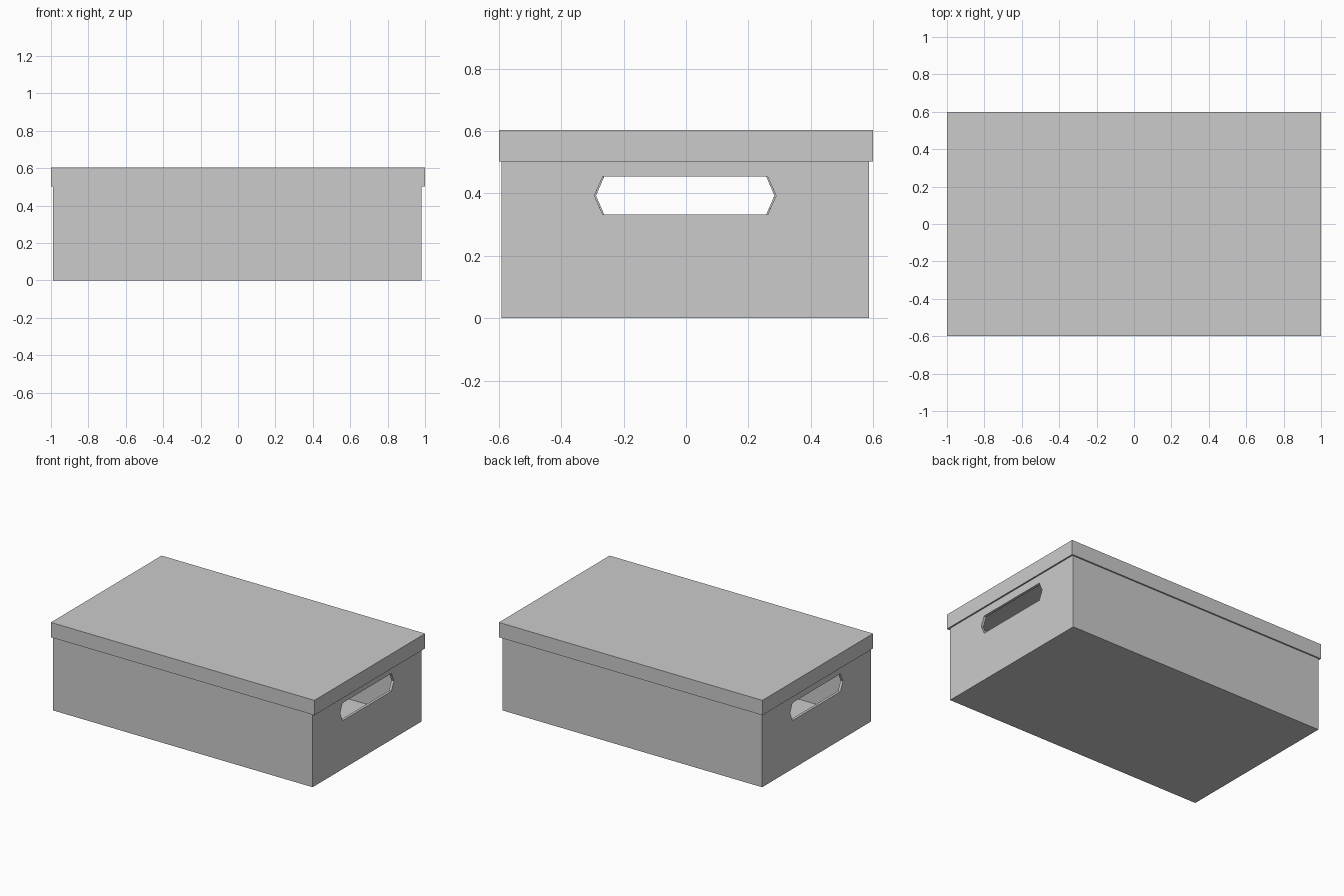
import bpy, bmesh
from mathutils import Vector

if "Cube" in bpy.data.objects:
    bpy.data.objects.remove(bpy.data.objects["Cube"])


def finish(name, bm):
    bmesh.ops.recalc_face_normals(bm, faces=bm.faces)
    mesh = bpy.data.meshes.new(name)
    bm.to_mesh(mesh)
    bm.free()
    obj = bpy.data.objects.new(name, mesh)
    bpy.context.collection.objects.link(obj)
    return obj


def open_box(name, lo, hi, wall, open_top):
    """Thin-walled box with its top or bottom left open."""
    lo, hi = Vector(lo), Vector(hi)
    bm = bmesh.new()
    bmesh.ops.create_cube(bm, size=1)
    for v in bm.verts:
        v.co = Vector([(lo[i] + hi[i]) / 2 + v.co[i] * (hi[i] - lo[i]) for i in range(3)])
    bm.normal_update()
    mouth = max(bm.faces, key=lambda f: f.normal.z if open_top else -f.normal.z)
    # Inset the mouth for the rim, then push it inwards for the cavity
    bmesh.ops.inset_region(bm, faces=[mouth], thickness=wall, use_even_offset=True)
    depth = hi.z - lo.z - wall
    cavity = bmesh.ops.extrude_face_region(bm, geom=[mouth])
    verts = [g for g in cavity["geom"] if isinstance(g, bmesh.types.BMVert)]
    bmesh.ops.translate(bm, verts=verts, vec=(0, 0, -depth if open_top else depth))
    if mouth.is_valid:
        bmesh.ops.delete(bm, geom=[mouth], context='FACES_ONLY')
    return finish(name, bm)


# Box body and overhanging lid
body = open_box("box_body", (-0.989, -0.592, 0), (0.981, 0.587, 0.588), 0.018, True)
open_box("lid", (-1, -0.6, 0.502), (1, 0.6, 0.604), 0.01, False)

# Six-sided handle cutter, running through both ends
profile = [(-0.294, 0.393), (-0.267, 0.332), (0.262, 0.332),
           (0.289, 0.393), (0.262, 0.454), (-0.267, 0.454)]
bm = bmesh.new()
rings = [[bm.verts.new((x, y * s, z)) for y, z in profile]
         for x, s in ((-1.1, 0.98), (1.1, 1.0))]
for ring in rings:
    bm.faces.new(ring)
for i in range(6):
    j = (i + 1) % 6
    bm.faces.new((rings[0][i], rings[0][j], rings[1][j], rings[1][i]))
cutter = finish("handle_cutter", bm)
cutter.hide_render = True
cutter.display_type = 'WIRE'

cut = body.modifiers.new("handle_holes", 'BOOLEAN')
cut.operation = 'DIFFERENCE'
cut.solver = 'EXACT'
cut.object = cutter
